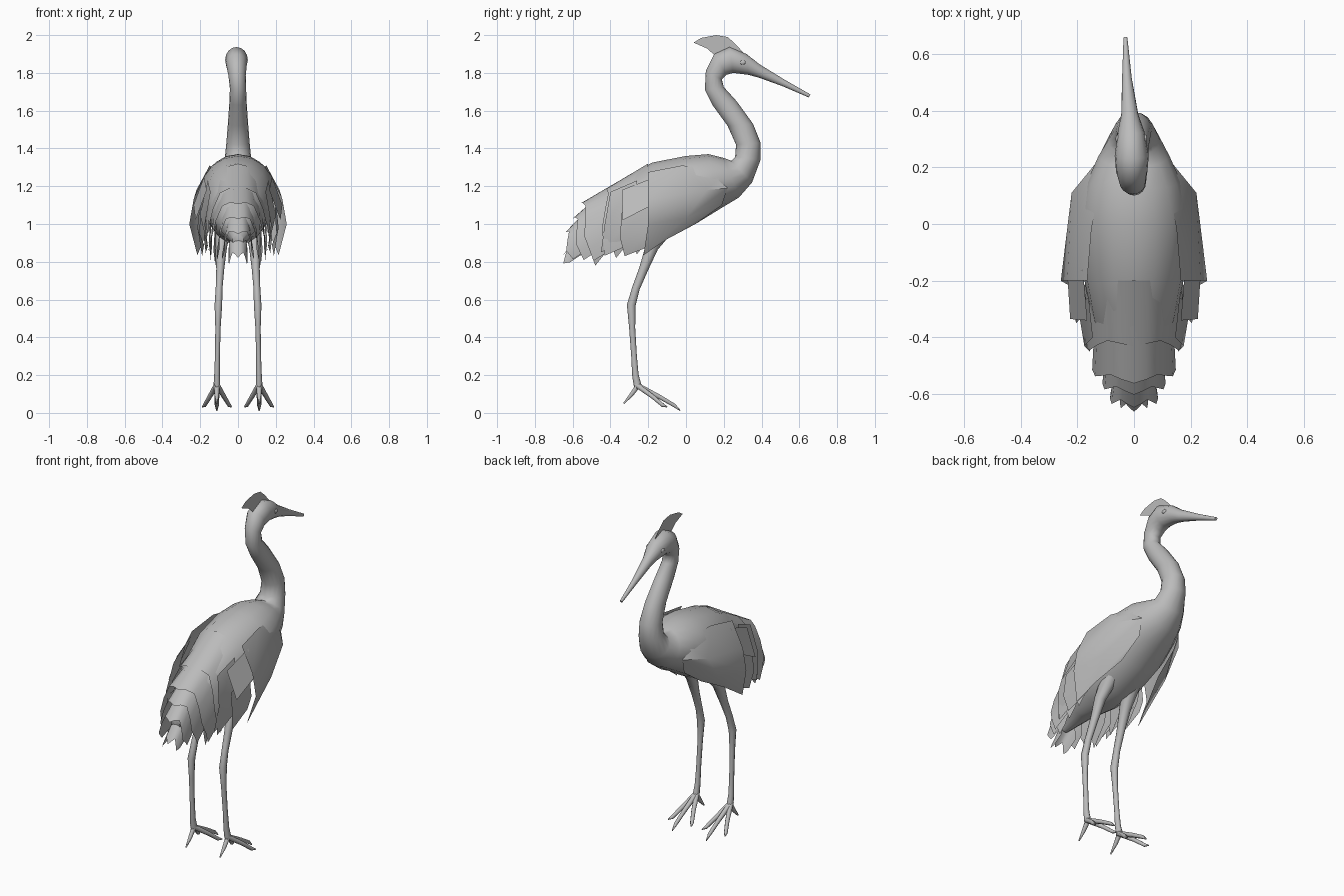
import bpy
import math
from mathutils import Vector

grey = bpy.data.materials.new("plumage_grey")
grey.diffuse_color = (0.5, 0.5, 0.5, 1)


def make(name, verts, faces, mirror=False, angle=40):
    """Mesh object from points, optionally mirrored across x, smooth by angle."""
    me = bpy.data.meshes.new(name)
    me.from_pydata([tuple(v) for v in verts], [], faces)
    me.materials.append(grey)
    ob = bpy.data.objects.new(name, me)
    bpy.context.collection.objects.link(ob)
    if mirror:
        ob.modifiers.new("mirror", 'MIRROR').use_mirror_merge = False
    bpy.ops.object.select_all(action='DESELECT')
    ob.select_set(True)
    bpy.context.view_layer.objects.active = ob
    bpy.ops.object.shade_smooth_by_angle(angle=math.radians(angle))
    return ob


def loft_faces(rows, n):
    """Quads between closed rings plus two end caps."""
    f = [(r * n + i, r * n + (i + 1) % n, (r + 1) * n + (i + 1) % n, (r + 1) * n + i)
         for r in range(rows - 1) for i in range(n)]
    return f + [tuple(reversed(range(n))), tuple(range((rows - 1) * n, rows * n))]


def sheet(name, rows, mirror=True):
    """Thin surface through a grid of points."""
    n = len(rows[0])
    verts = [p for r in rows for p in r]
    faces = [(r * n + i, r * n + i + 1, (r + 1) * n + i + 1, (r + 1) * n + i)
             for r in range(len(rows) - 1) for i in range(n - 1)]
    return make(name, verts, faces, mirror)


def tube(name, path, n=8, stretch=1.0):
    """Tapered limb through (x, y, z, radius) stations, mirrored."""
    pts = [Vector(p[:3]) for p in path]
    verts = []
    for k, p in enumerate(pts):
        d = (pts[min(k + 1, len(pts) - 1)] - pts[max(k - 1, 0)]).normalized()
        u = Vector((1, 0, 0))
        u = (u - d * u.dot(d)).normalized()
        v = d.cross(u)
        for i in range(n):
            a = math.tau * i / n
            verts.append(p + path[k][3] * (u * math.cos(a) + v * math.sin(a) * stretch))
    return make(name, verts, loft_faces(len(path), n), True, 60)


# Body, neck, head and beak: back point, front point, half width, x offset
rings = [
    (-.60, .95, -.58, .88, .03, 0), (-.50, 1.11, -.42, .90, .10, 0),
    (-.38, 1.21, -.26, .89, .15, 0), (-.18, 1.325, -.12, .91, .185, 0),
    (.0, 1.36, .05, 1.0, .195, 0), (.12, 1.37, .18, 1.08, .165, 0),
    (.20, 1.35, .28, 1.14, .125, 0), (.24, 1.335, .35, 1.22, .092, 0),
    (.26, 1.355, .395, 1.34, .07, 0), (.265, 1.42, .395, 1.43, .062, 0),
    (.22, 1.52, .355, 1.53, .054, 0), (.14, 1.63, .268, 1.65, .046, 0),
    (.10, 1.71, .20, 1.725, .043, 0), (.105, 1.81, .19, 1.765, .046, -.005),
    (.15, 1.90, .215, 1.79, .055, -.008), (.23, 1.937, .25, 1.80, .06, -.008),
    (.32, 1.90, .33, 1.79, .047, -.01), (.39, 1.845, .385, 1.775, .03, -.015),
    (.52, 1.765, .51, 1.73, .017, -.025), (.66, 1.685, .65, 1.67, .007, -.03),
]
N = 16
verts = []
for y0, z0, y1, z1, w, x in rings:
    for i in range(N):
        a = math.tau * i / N
        t = (1 - math.cos(a)) / 2
        verts.append((x + w * math.sin(a), y0 + (y1 - y0) * t, z0 + (z1 - z0) * t))
make("body_neck_head", verts, loft_faces(len(rings), N), False, 60)

# Crest: flat fan standing on the head
crest = [(.04, 1.96), (.08, 1.985), (.16, 2.0), (.22, 1.99), (.26, 1.955),
         (.31, 1.90), (.2, 1.91), (.15, 1.895), (.11, 1.93)]
make("crest", [(-.006, y, z) for y, z in crest], [tuple(range(len(crest)))])

# Eyes: small discs bulging from the head sides
for s in (-1, 1):
    bpy.ops.mesh.primitive_uv_sphere_add(segments=10, ring_count=6, radius=.016,
                                         location=(-.009 + s * .048, .30, 1.855))
    eye = bpy.context.object
    eye.name = "eye"
    eye.scale = (.5, 1, .75)
    eye.data.materials.append(grey)
    bpy.ops.object.shade_smooth_by_angle(angle=1)

# Wings: flaring main sheet, then overlapping feather plates behind it
sheet("wing", [
    [(.11, .21, 1.28), (.15, -.02, 1.31), (.165, -.2, 1.275)],
    [(.13, .22, 1.19), (.22, .11, 1.18), (.235, -.2, 1.13)],
    [(.12, .19, 1.10), (.22, .0, 1.03), (.258, -.2, 1.0)],
    [(.13, .05, 1.0), (.18, -.1, .92), (.215, -.225, .835)]])
sheet("wing_feather_upper", [
    [(.18, -.16, 1.25), (.165, -.34, 1.18)],
    [(.235, -.18, 1.10), (.225, -.335, 1.02)]])
sheet("wing_feather_lower", [
    [(.20, -.18, 1.12), (.195, -.34, 1.06)],
    [(.215, -.18, .98), (.205, -.35, .93)],
    [(.18, -.17, .89), (.19, -.325, .83)]])
sheet("wing_feather_rear", [
    [(.16, -.26, 1.23), (.145, -.40, 1.17)],
    [(.20, -.28, 1.05), (.175, -.43, 1.0)],
    [(.17, -.28, .93), (.155, -.45, .85)]])

# Pointed inner feathers hanging under the wing
for x, y, z in ((.17, -.25, .84), (.145, -.36, .82), (.12, -.47, .78)):
    sheet("hanging_feather", [
        [(x - .01, y + .12, z + .26), (x, y - .02, z + .24)],
        [(x, y + .08, z + .12), (x + .01, y - .04, z + .08)],
        [(x - .005, y + .03, z + .05), (x, y - .01, z)]])

# Tail: nested arched shells with zigzag hems
# front y, z, width, drop; hem y, z, width, drop, bottom shift
shells = [
    (-.20, 1.32, .17, .32, -.42, 1.20, .168, .32, -.02),
    (-.36, 1.225, .14, .28, -.55, 1.125, .148, .28, .04),
    (-.45, 1.16, .10, .24, -.59, 1.045, .112, .21, .03),
    (-.52, 1.08, .07, .18, -.635, .965, .085, .14, .02),
    (-.55, .96, .05, .10, -.65, .84, .05, .05, .02),
]
for y0, z0, w0, d0, y1, z1, w1, d1, sh in shells:
    front, hem = [], []
    for i in range(-6, 7):
        a = math.radians(i * 17)
        c, s = 1 - math.cos(a), math.sin(a)
        tip = 1 if i % 4 == 0 else (0 if i % 2 else -1)
        front.append((w0 * s, y0, z0 - d0 * c))
        hem.append((w1 * s, y1 + sh * c - .012 * tip, z1 - d1 * c - .018 * tip))
    sheet("tail_shell", [front, hem], False)

# Legs
tube("leg", [(.075, -.11, .99, .045), (.088, -.18, .88, .03), (.094, -.225, .76, .021),
             (.10, -.265, .66, .018), (.104, -.29, .57, .020), (.106, -.285, .45, .014),
             (.109, -.275, .30, .013), (.111, -.268, .20, .015), (.112, -.255, .14, .018)],
     8, 1.15)

# Toes: three forward, one back
for tx, ty, tz in ((.112, -.03, .012), (.188, -.10, .032), (.035, -.10, .032)):
    mx, my = .112 + (tx - .112) * .5, -.25 + (ty + .25) * .5
    tube("front_toe", [(.112, -.265, .15, .016), (mx, my, .085, .013),
                       (.112 + (tx - .112) * .85, -.25 + (ty + .25) * .85, .04, .011),
                       (tx, ty, tz, .003)], 6)
tube("back_toe", [(.112, -.25, .15, .016), (.112, -.29, .095, .012),
                  (.112, -.33, .05, .004)], 6)
